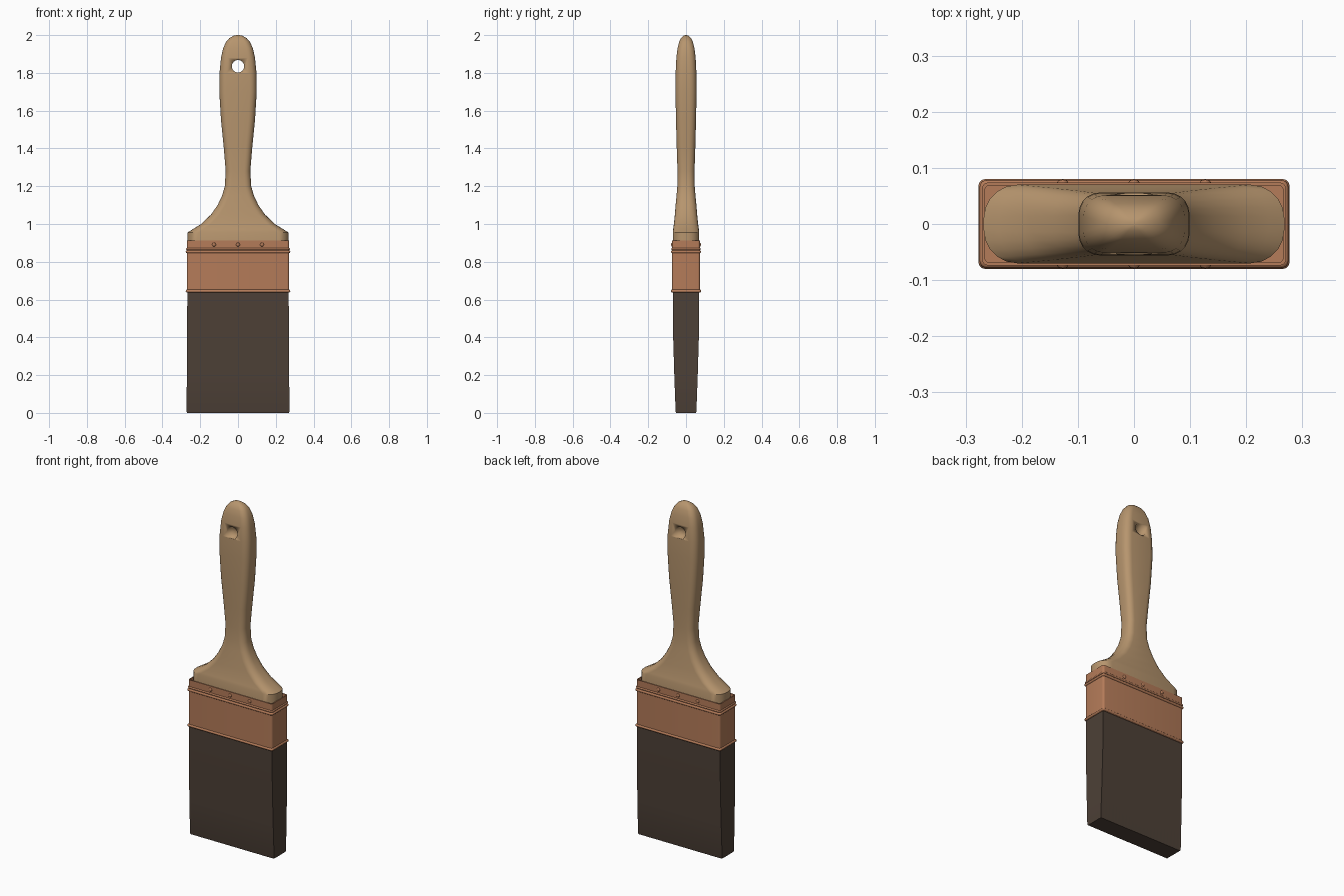
import bpy, bmesh, math
from mathutils import Matrix

if "Cube" in bpy.data.objects:
    bpy.data.objects.remove(bpy.data.objects["Cube"])


def material(name, rgb):
    m = bpy.data.materials.new(name)
    m.diffuse_color = (*rgb, 1)
    m.use_nodes = True
    m.node_tree.nodes["Principled BSDF"].inputs["Base Color"].default_value = m.diffuse_color
    return m


WOOD = material("wood", (0.47, 0.30, 0.155))
COPPER = material("copper", (0.46, 0.20, 0.10))
BRISTLE = material("dark bristle", (0.075, 0.052, 0.038))


def rounded_rect(hx, hy, r, steps=5):
    """Outline of a rounded rectangle, counter-clockwise."""
    r = min(r, hx * 0.98, hy * 0.98)
    pts = []
    for i, (sx, sy) in enumerate([(1, 1), (-1, 1), (-1, -1), (1, -1)]):
        for k in range(steps + 1):
            a = math.pi / 2 * (i + k / steps)
            pts.append((sx * (hx - r) + r * math.cos(a), sy * (hy - r) + r * math.sin(a)))
    return pts


def finish(name, bm, mat, angle=35):
    bmesh.ops.recalc_face_normals(bm, faces=bm.faces)
    me = bpy.data.meshes.new(name)
    bm.to_mesh(me)
    bm.free()
    ob = bpy.data.objects.new(name, me)
    bpy.context.collection.objects.link(ob)
    me.materials.append(mat)
    bpy.ops.object.select_all(action='DESELECT')
    ob.select_set(True)
    bpy.context.view_layer.objects.active = ob
    if angle:
        bpy.ops.object.shade_smooth_by_angle(angle=math.radians(angle))
    return ob


def loft(name, sections, mat, angle=35):
    """Skin a stack of (outline, z) sections and cap both ends."""
    bm = bmesh.new()
    rings = [[bm.verts.new((x, y, z)) for x, y in pts] for pts, z in sections]
    n = len(rings[0])
    for a, b in zip(rings, rings[1:]):
        for i in range(n):
            j = (i + 1) % n
            bm.faces.new((a[i], a[j], b[j], b[i]))
    bm.faces.new(rings[0])
    bm.faces.new(rings[-1])
    return finish(name, bm, mat, angle)


# Handle: z, half width, half depth, corner radius
profile = [
    (0.88, 0.268, 0.070, 0.060), (0.955, 0.268, 0.070, 0.060), (0.972, 0.240, 0.068, 0.055),
    (1.00, 0.195, 0.064, 0.050), (1.05, 0.143, 0.059, 0.045), (1.10, 0.108, 0.055, 0.040),
    (1.15, 0.084, 0.050, 0.036), (1.20, 0.070, 0.046, 0.034), (1.28, 0.065, 0.045, 0.033),
    (1.40, 0.075, 0.049, 0.034), (1.55, 0.090, 0.053, 0.036), (1.70, 0.099, 0.056, 0.038),
    (1.80, 0.098, 0.055, 0.038), (1.88, 0.090, 0.051, 0.036), (1.93, 0.079, 0.045, 0.034),
    (1.965, 0.063, 0.036, 0.030), (1.985, 0.045, 0.026, 0.024), (1.997, 0.022, 0.012, 0.012),
    (2.0, 0.006, 0.004, 0.004)]
handle = loft("handle", [(rounded_rect(hx, hy, r), z) for z, hx, hy, r in profile], WOOD)

# Hanging hole
bm = bmesh.new()
bmesh.ops.create_cone(bm, cap_ends=True, segments=24, radius1=0.033, radius2=0.033, depth=0.4,
                      matrix=Matrix.Translation((0, 0, 1.835)) @ Matrix.Rotation(math.pi / 2, 4, 'X'))
cutter = finish("hole_cutter", bm, WOOD)
cutter.hide_render = True
cutter.hide_viewport = True
cut = handle.modifiers.new("hole", 'BOOLEAN')
cut.operation = 'DIFFERENCE'
cut.solver = 'EXACT'
cut.object = cutter

# Metal ferrule with a recessed top, and its raised beads
outer = rounded_rect(0.271, 0.074, 0.012)
inner = rounded_rect(0.266, 0.069, 0.009)
loft("ferrule", [(outer, 0.637), (outer, 0.912), (inner, 0.912), (inner, 0.895)], COPPER)


def bead(name, z, r):
    secs = [(rounded_rect(0.269 + r * math.cos(a), 0.072 + r * math.cos(a), 0.012), z + r * math.sin(a))
            for a in [math.radians(d) for d in range(-90, 91, 30)]]
    loft(name, secs, COPPER, 40)


bead("lower_bead", 0.645, 0.008)
bead("upper_bead", 0.853, 0.008)
bead("upper_thin_bead", 0.868, 0.006)

# Pins on both faces
for side, label in ((-1, "front"), (1, "back")):
    for i, x in enumerate((-0.127, 0, 0.127)):
        bm = bmesh.new()
        bmesh.ops.create_uvsphere(
            bm, u_segments=12, v_segments=8, radius=1,
            matrix=Matrix.Translation((x, side * 0.074, 0.891)) @ Matrix.Diagonal((0.010, 0.005, 0.010, 1)))
        finish(f"{label}_pin_{i + 1}", bm, COPPER)


# Bristle block with fine vertical ridges, thinning toward the tip
def ridged(hx, hy, depth):
    nx, ny = 48, 12
    pts = []
    for sgn in (1, -1):
        for i in range(nx):
            off = depth * (i % 2)
            pts.append((sgn * (hx - 2 * hx * i / nx), sgn * (hy - off)))
        for i in range(ny):
            off = depth * (i % 2)
            pts.append((-sgn * (hx - off), sgn * (hy - 2 * hy * i / ny)))
    return pts


loft("bristles", [(ridged(hx, hy, d), z) for z, hx, hy, d in (
    (0.0, 0.270, 0.053, 0.001), (0.008, 0.272, 0.055, 0.001), (0.2, 0.271, 0.062, 0.001),
    (0.4, 0.270, 0.068, 0.001), (0.65, 0.268, 0.070, 0.0006))], BRISTLE, 50)
